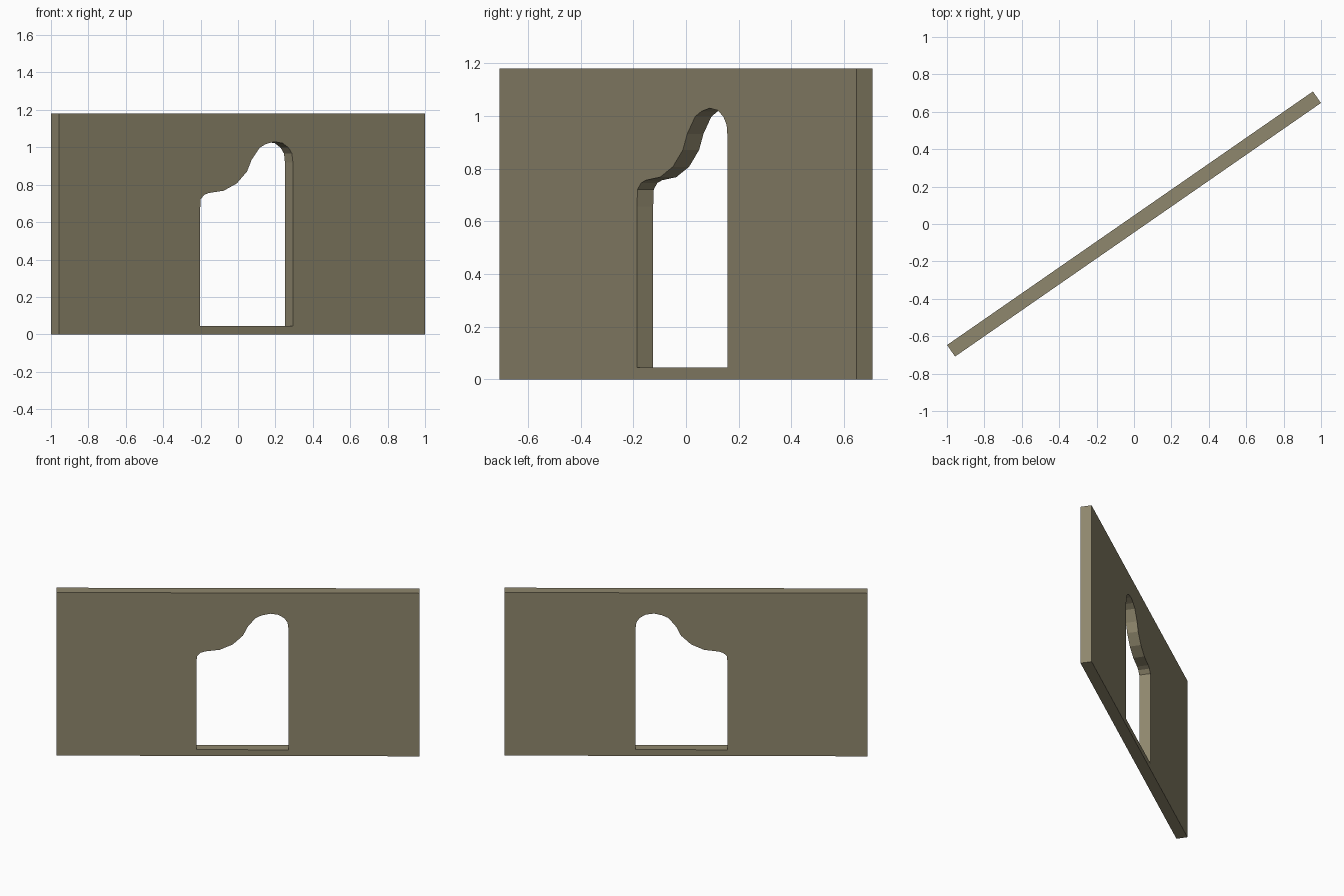
import bpy, bmesh, math
from mathutils import Matrix, Vector

if "Cube" in bpy.data.objects:
    bpy.data.objects.remove(bpy.data.objects["Cube"])

LENGTH, HEIGHT, THICK = 2.38, 1.18, 0.075
ANGLE = math.atan2(1.355, 1.955)

stone = bpy.data.materials.new("drab stone")
stone.diffuse_color = (0.275, 0.242, 0.153, 1)
stone.use_nodes = True
stone.node_tree.nodes["Principled BSDF"].inputs["Base Color"].default_value = stone.diffuse_color

# Outline of the wall and of the irregular opening (along the wall, height)
h = LENGTH / 2
wall_outline = [(-h, 0), (h, 0), (h, HEIGHT), (-h, HEIGHT)]
opening = [(-.273, .045), (-.273, .657), (-.269, .722), (-.245, .746),
           (-.215, .756), (-.119, .768), (-.034, .807), (.033, .871),
           (.062, .932), (.115, .998), (.157, 1.018), (.211, 1.030),
           (.265, 1.022), (.303, .998), (.325, .967), (.331, .92),
           (.331, .045)]

bm = bmesh.new()
edges = []
for loop in (wall_outline, opening):
    verts = [bm.verts.new((u, -THICK / 2, z)) for u, z in loop]
    edges += [bm.edges.new((verts[i - 1], verts[i])) for i in range(len(verts))]

# Fill around the opening, then give the wall its thickness
bmesh.ops.triangle_fill(bm, edges=edges, use_beauty=True, use_dissolve=False)
ext = bmesh.ops.extrude_face_region(bm, geom=bm.faces[:], use_keep_orig=True)
bmesh.ops.translate(bm, vec=Vector((0, THICK, 0)),
                    verts=[g for g in ext["geom"] if isinstance(g, bmesh.types.BMVert)])
bmesh.ops.recalc_face_normals(bm, faces=bm.faces[:])

# Turn the wall to its diagonal position
bm.transform(Matrix.Rotation(ANGLE, 4, 'Z'))
mesh = bpy.data.meshes.new("wall_with_opening")
bm.to_mesh(mesh)
bm.free()
mesh.materials.append(stone)
wall = bpy.data.objects.new("wall_with_opening", mesh)
bpy.context.collection.objects.link(wall)
